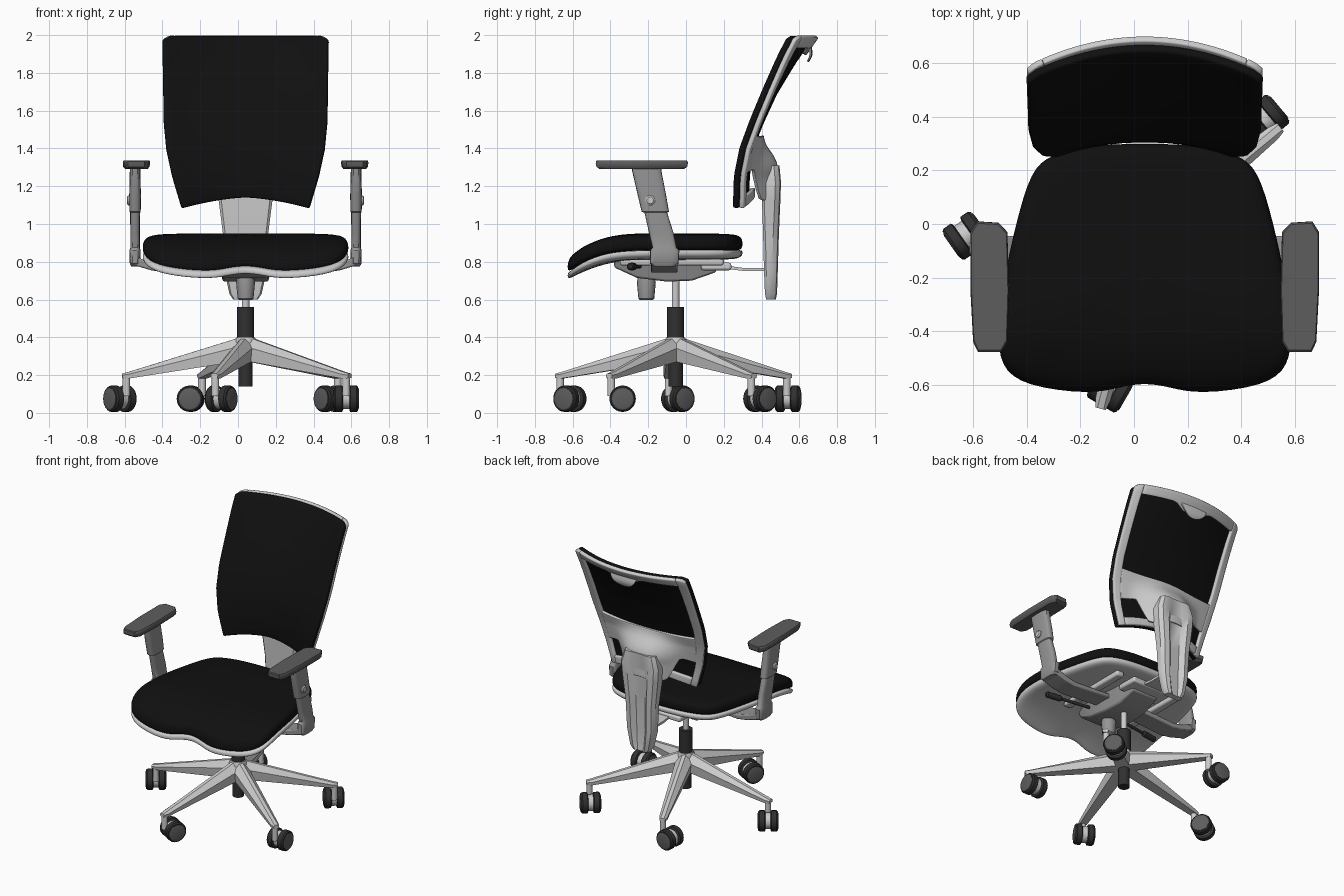
import bpy, bmesh, math
from mathutils import Vector

if "Cube" in bpy.data.objects:
    bpy.data.objects.remove(bpy.data.objects["Cube"])

CX, CY = 0.04, -0.055          # chair centre line and gas column position


def material(name, g):
    m = bpy.data.materials.new(name)
    m.diffuse_color = (g, g, g, 1)
    m.use_nodes = True
    m.node_tree.nodes["Principled BSDF"].inputs["Base Color"].default_value = m.diffuse_color
    return m


FABRIC, DARK = material("black_fabric", 0.005), material("dark_plastic", 0.03)
CHARCOAL, GREY = material("charcoal", 0.11), material("mid_grey", 0.3)
soft = []                       # objects that are smooth everywhere


def mesh(name, verts, faces, mat=None):
    me = bpy.data.meshes.new(name)
    me.from_pydata([tuple(v) for v in verts], [], faces)
    bm = bmesh.new()
    bm.from_mesh(me)
    bmesh.ops.recalc_face_normals(bm, faces=bm.faces)
    bm.to_mesh(me)
    bm.free()
    ob = bpy.data.objects.new(name, me)
    bpy.context.collection.objects.link(ob)
    if mat:
        me.materials.append(mat)
    return ob


def loft(name, rings, mat=None):
    n = len(rings[0])
    faces = [(r * n + i, r * n + (i + 1) % n, (r + 1) * n + (i + 1) % n, (r + 1) * n + i)
             for r in range(len(rings) - 1) for i in range(n)]
    faces += [tuple(range(n)), tuple(range((len(rings) - 1) * n, len(rings) * n))]
    return mesh(name, [v for r in rings for v in r], faces, mat)


def lathe(name, origin, axis, profile, mat=None, seg=24):
    q = Vector(axis).to_track_quat('Z', 'Y')
    rings = [[Vector(origin) + q @ Vector((r * math.cos(2 * math.pi * i / seg),
              r * math.sin(2 * math.pi * i / seg), h)) for i in range(seg)] for r, h in profile]
    return loft(name, rings, mat)


def bevel(ob, w, seg=2):
    m = ob.modifiers.new("bevel", 'BEVEL')
    m.width, m.segments, m.limit_method = w, seg, 'ANGLE'
    return ob


def block(name, x0, x1, y0, y1, z0, z1, mat=None, w=0.012):
    rings = [[(x0, y0, z), (x1, y0, z), (x1, y1, z), (x0, y1, z)] for z in (z0, z1)]
    return bevel(loft(name, rings, mat), w)


def interp(table, t):
    for (a, p), (b, q) in zip(table, table[1:]):
        if t <= b:
            return p + (q - p) * max(0, (t - a) / (b - a))
    return table[-1][1]


def smooth(a, b, t):
    t = min(1, max(0, (t - a) / (b - a)))
    return t * t * (3 - 2 * t)


# Five-leg base and twin-wheel casters
caster_dirs = [60, 90, 130, 175, 125]
for k in range(5):
    a = math.radians(255.4 + 72 * k)
    d, s = Vector((math.cos(a), math.sin(a), 0)), Vector((-math.sin(a), math.cos(a), 0))
    rings = []
    for r, ridge, wm, zm, wb, zb in [(0.0, .405, .055, .36, .045, .275), (0.06, .39, .055, .345, .045, .27),
                                     (0.62, .217, .028, .205, .024, .182), (0.655, .208, .02, .2, .016, .184)]:
        o = Vector((CX, CY, 0)) + d * r
        rings.append([o + s * x + Vector((0, 0, z)) for x, z in
                      [(-wb, zb), (-wm, zm), (-.012, ridge), (.012, ridge), (wm, zm), (wb, zb)]])
    loft(f"base_leg_{k+1}", rings)
    pivot = Vector((CX, CY, 0)) + d * 0.632
    lathe(f"caster_pin_{k+1}", pivot, (0, 0, 1), [(.02, .09), (.02, .195)])
    b = math.radians(caster_dirs[k])
    c = pivot + Vector((math.cos(b), math.sin(b), 0)) * 0.06 + Vector((0, 0, .075))
    ax = Vector((-math.sin(b), math.cos(b), 0))
    lathe(f"caster_body_{k+1}", c, ax, [(.055, -.02), (.055, .02)])
    for sgn in (-1, 1):
        lathe(f"caster_wheel_{k+1}_{'a' if sgn < 0 else 'b'}", c, ax * sgn,
              [(.06, .017), (.07, .022), (.07, .055), (.063, .064)], DARK)
        lathe(f"wheel_cap_{k+1}_{'a' if sgn < 0 else 'b'}", c, ax * sgn,
              [(.056, .05), (.056, .066), (.045, .069)], CHARCOAL)

# Gas column
lathe("base_hub", (CX, CY, 0), (0, 0, 1), [(.055, .275), (.06, .3), (.06, .375), (.05, .4)])
lathe("column_sleeve", (CX, CY, 0), (0, 0, 1), [(.038, .14), (.038, .28), (.045, .28), (.045, .56)], DARK)
lathe("column_rod", (CX, CY, 0), (0, 0, 1), [(.02, .55), (.02, .72)])

# Seat cushion and seat shell share one outline
half = [(0, .30), (.2, .295), (.35, .26), (.425, .2), (.48, 0), (.525, -.2), (.548, -.4),
        (.54, -.53), (.45, -.605), (.2, -.635), (.1, -.61), (0, -.59)]
outline = half + [(-x, y) for x, y in half[-2:0:-1]]


def seat_part(name, rings, mat):
    out = []
    for sc, z in rings:
        ring = []
        for x, y in outline:
            x, y = x * sc, -.16 + (y + .16) * sc
            drop = .115 * (max(0, -.3 - y) / .32) ** 2.4
            ring.append((CX + x, y, z - drop))
        out.append(ring)
    ob = loft(name, out, mat)
    ob.modifiers.new("subsurf", 'SUBSURF').levels = 2
    ob.modifiers["subsurf"].render_levels = 2
    soft.append(ob)


seat_part("seat_cushion", [(.1, .86), (.9, .86), (.99, .862), (1.005, .89), (.995, .925), (.94, .947),
                           (.6, .95), (.1, .95)], FABRIC)
seat_part("seat_shell", [(.1, .862), (.97, .862), (1.0, .862), (1.005, .835), (.96, .818), (.85, .812),
                         (.5, .81), (.1, .81)], None)

# Backrest: curved surface addressed by u across, v up
EDGE = [(1.08, .245), (1.25, .25), (1.4, .28), (1.55, .335), (1.72, .405), (1.88, .475), (2, .535)]
CURVE = [(1.08, .06), (1.5, .045), (1.7, .055), (1.85, .08), (2, .11)]
WIDTH = [(1.08, .33), (1.25, .382), (1.4, .415), (1.55, .43), (2, .432)]


def panel(name, u0, u1, lo, hi, off, thick, mat=None, nu=24, nv=20, bev=.006):
    verts = []
    for j in range(nv + 1):
        for i in range(nu + 1):
            u = u0 + (u1 - u0) * i / nu
            v = lo(u) + (hi(u) - lo(u)) * j / nv
            zb = 1.14 - .055 * abs(u) ** 1.5
            z = zb + (2 - zb) * v
            y = interp(EDGE, z) + interp(CURVE, z) * (1 - u * u) + off(u, v)
            verts.append((CX + u * interp(WIDTH, z), y, z))
    n = nu + 1
    me = bpy.data.meshes.new(name)
    me.from_pydata(verts, [], [(j * n + i, j * n + i + 1, (j + 1) * n + i + 1, (j + 1) * n + i)
                               for j in range(nv) for i in range(nu)])
    ob = bpy.data.objects.new(name, me)
    bpy.context.collection.objects.link(ob)
    if mat:
        me.materials.append(mat)
    m = ob.modifiers.new("solid", 'SOLIDIFY')
    m.thickness, m.offset = thick, -1
    bevel(ob, bev)
    return ob


def top(u):
    return 1 - .02 * smooth(.93, 1, abs(u))


def frame_off(u, v):
    return .036


panel("back_cushion", -1, 1, lambda u: 0, top, lambda u, v: 0, .033, FABRIC, bev=.01)
for side, sg in (("left", -1), ("right", 1)):
    panel(f"back_frame_{side}", *sorted((sg * .87, sg)), lambda u: 0, top, frame_off, .025, nu=3)
panel("back_frame_top", -.87, .87, lambda u: .935 - .045 * (1 - smooth(.1, .35, abs(u))),
      lambda u: 1, frame_off, .025, nv=3)
panel("back_frame_bottom", -.87, .87, lambda u: 0, lambda u: .06, frame_off, .025, nv=3)
panel("back_grip", -.24, .24, lambda u: .95 - .11 * math.sqrt(max(0, 1 - (u / .25) ** 2)), lambda u: .96,
      lambda u, v: .04 + .045 * smooth(.96, .88, v) if v > .96 else .04 + .05 * (1 - smooth(.86, .96, v)),
      .012, nu=16, nv=6, bev=.003)
panel("back_support_plate", -.9, .9, lambda u: .2 * smooth(.42, .62, abs(u)), lambda u: .38 + .05 * u * u,
      lambda u, v: .04 + .115 * (1 - smooth(.1, .75, abs(u))) * (1 - smooth(.17, .4, v)), .02, nu=36)

# Spine: grooved column behind the seat
rings = []
for z, w, f, b, g in [(.6, .065, .425, .475, .008), (.63, .085, .418, .482, .02), (.75, .112, .413, .486, .03),
                      (.95, .12, .408, .492, .03), (1.13, .143, .402, .5, .03), (1.22, .15, .4, .503, .02),
                      (1.31, .12, .4, .495, .005)]:
    rings.append([(CX + x * w, y, z) for x, y in
                  [(-.9, f), (.9, f), (1, f + .012), (1, b - .03), (.85, b - .006), (.55, b), (.3, b - g),
                   (-.3, b - g), (-.55, b), (-.85, b - .006), (-1, b - .03), (-1, f + .012)]])
loft("back_spine", rings)

# Tilt mechanism under the seat
bevel(loft("tilt_mechanism", [[(CX - w, y, z0), (CX + w, y, z0), (CX + w * 1.25, y, .815), (CX - w * 1.25, y, .815)]
      for y, w, z0 in [(-.38, .1, .77), (-.26, .12, .715), (-.1, .12, .695), (.03, .11, .7), (.16, .1, .745)]],
      GREY), .01)
lathe("tension_knob", (CX, -.21, 0), (0, 0, 1), [(.035, .598), (.042, .605), (.05, .69), (.045, .72)], GREY, 16)
block("rear_carrier", CX - .16, CX + .16, .08, .24, .755, .795)
block("seat_slide_left", CX - .27, CX - .21, -.35, .2, .78, .82)
block("seat_slide_right", CX + .21, CX + .27, -.35, .2, .78, .82)
loft("spine_link", [[(CX - .07, y, z), (CX + .07, y, z), (CX + .07, y, z + .016), (CX - .07, y, z + .016)]
                    for y, z in [(.2, .765), (.3, .752), (.42, .752)]])
for sg in (-1, 1):
    lathe(f"lever_{'left' if sg < 0 else 'right'}", (CX + sg * .1, -.24, .775), (sg, -.15, 0),
          [(.01, 0), (.01, .25), (.02, .26), (.02, .36), (.012, .37)], DARK, 12)

# Armrests, mirrored about the chair centre
pad = [(.545, .005), (.625, .01), (.65, -.03), (.65, -.25), (.64, -.44), (.622, -.478), (.535, -.478),
       (.512, -.44), (.506, -.25), (.512, -.03)]
for side, sg in (("left", -1), ("right", 1)):
    def X(x):
        return CX + sg * x
    rings = []
    for z, sc in [(1.29, .82), (1.303, .97), (1.32, 1), (1.332, .99), (1.337, .94)]:
        rings.append([(X(.58 + (x - .58) * sc), -.234 + (y + .234) * (sc * .5 + .5), z) for x, y in pad])
    loft(f"arm_pad_{side}", rings, CHARCOAL)
    rings = []
    for z, y0, y1, w in [(.775, -.17, -.06, .02), (.79, -.19, -.04, .028), (.86, -.19, -.035, .03),
                         (.875, -.178, -.05, .025), (.95, -.195, -.065, .025), (1.06, -.22, -.1, .026),
                         (1.065, -.235, -.09, .03), (1.15, -.255, -.105, .031), (1.28, -.285, -.13, .028),
                         (1.3, -.285, -.13, .028)]:
        ring = []
        for i in range(20):
            t = 2 * math.pi * i / 20
            c, s = math.cos(t), math.sin(t)
            ring.append((X(.585 + w * math.copysign(abs(c) ** .6, c)),
                         (y0 + y1) / 2 + (y1 - y0) / 2 * math.copysign(abs(s) ** .6, s), z))
        rings.append(ring)
    loft(f"arm_upright_{side}", rings, GREY)
    lathe(f"arm_button_{side}", (X(.6), -.19, 1.125), (sg, 0, 0), [(.026, 0), (.026, .022), (.018, .028)])
    bevel(loft(f"arm_bracket_{side}", [[(X(x), -.185, z), (X(x), -.045, z), (X(x), -.045, z + h), (X(x), -.185, z + h)]
          for x, z, h in [(.1, .765, .03), (.42, .742, .035), (.5, .755, .04), (.6, .785, .05)]], GREY), .008)

# Shading
bpy.ops.object.select_all(action='DESELECT')
for ob in bpy.context.scene.objects:
    if ob in soft:
        ob.data.polygons.foreach_set("use_smooth", [True] * len(ob.data.polygons))
    else:
        ob.select_set(True)
        bpy.context.view_layer.objects.active = ob
bpy.ops.object.shade_smooth_by_angle(angle=math.radians(35))
